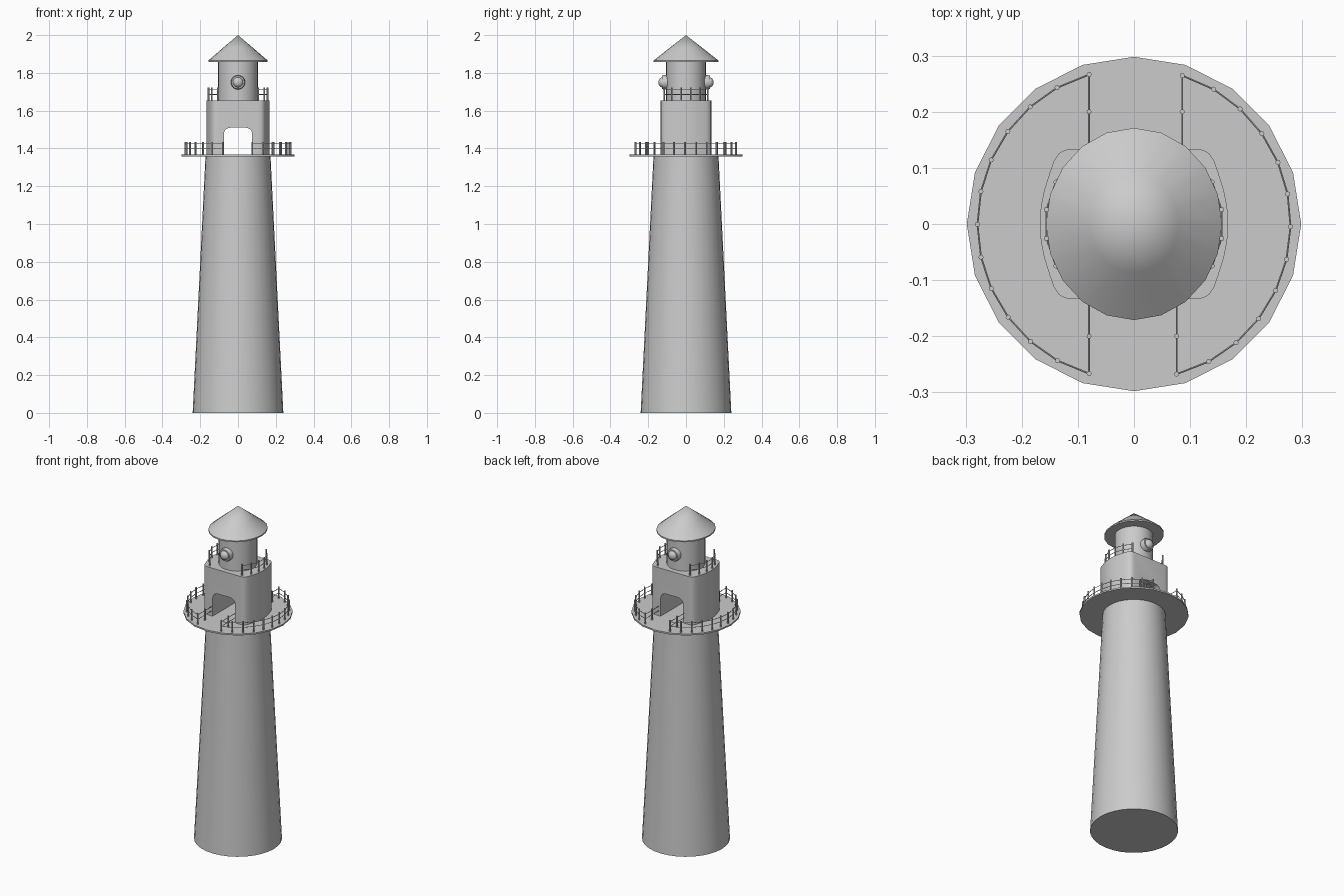
import bpy, bmesh
from math import pi, sin, cos, radians
from mathutils import Vector

if "Cube" in bpy.data.objects:
    bpy.data.objects.remove(bpy.data.objects["Cube"])


def make(name, bm, smooth=True):
    bmesh.ops.recalc_face_normals(bm, faces=bm.faces)
    me = bpy.data.meshes.new(name)
    bm.to_mesh(me)
    bm.free()
    ob = bpy.data.objects.new(name, me)
    bpy.context.collection.objects.link(ob)
    if smooth:
        bpy.ops.object.select_all(action='DESELECT')
        ob.select_set(True)
        bpy.context.view_layer.objects.active = ob
        bpy.ops.object.shade_smooth_by_angle(angle=radians(35))
    return ob


def prism(name, pts, direction, smooth=True):
    """Extrude a closed outline along a direction."""
    bm = bmesh.new()
    face = bm.faces.new([bm.verts.new(p) for p in pts])
    ext = bmesh.ops.extrude_face_region(bm, geom=[face])
    vs = [v for v in ext['geom'] if isinstance(v, bmesh.types.BMVert)]
    bmesh.ops.translate(bm, verts=vs, vec=direction)
    return make(name, bm, smooth)


def lathe(name, profile, sides, sy=1.0):
    """Revolve (radius, z) points about z; radius 0 becomes a pole."""
    bm = bmesh.new()
    rings = []
    for r, z in profile:
        n = sides if r > 0 else 1
        rings.append([bm.verts.new((r * cos(2 * pi * i / sides), sy * r * sin(2 * pi * i / sides), z))
                      for i in range(n)])
    for a, b in zip(rings, rings[1:]):
        for i in range(sides):
            j = (i + 1) % sides
            vs = [a[i % len(a)], a[j % len(a)], b[j % len(b)], b[i % len(b)]]
            bm.faces.new(list(dict.fromkeys(vs)))
    for ring in (rings[0], rings[-1]):
        if len(ring) > 1:
            bm.faces.new(ring)
    return make(name, bm)


def rod(bm, a, b, r, sides):
    a, b = Vector(a), Vector(b)
    m = (b - a).to_track_quat('Z', 'Y').to_matrix().to_4x4()
    m.translation = (a + b) / 2
    bmesh.ops.create_cone(bm, cap_ends=True, segments=sides, radius1=r, radius2=r,
                          depth=(b - a).length, matrix=m)


def railing(name, path, posts, z, height, rails):
    bm = bmesh.new()
    for x, y in posts:
        rod(bm, (x, y, z), (x, y, z + height), 0.0045, 8)
    for h in rails:
        for p, q in zip(path, path[1:]):
            rod(bm, (*p, z + h), (*q, z + h), 0.0018, 6)
    return make(name, bm)


# tower and balcony floor
lathe("tower", [(0.24, 0), (0.172, 1.36)], 32)
lathe("balcony_floor", [(0.298, 1.358), (0.298, 1.367)], 20)

# watch room: flat front and back, bulging sides, rounded corners
quarter = [(0.168, 0), (0.166, 0.03), (0.160, 0.06), (0.150, 0.092),
           (0.143, 0.112), (0.134, 0.126), (0.123, 0.132), (0.108, 0.134)]
half = [(x, -y) for x, y in quarter[:0:-1]] + quarter
outline = half + [(-x, -y) for x, y in half]
room = prism("watch_room", [(x, y, 1.366) for x, y in outline], (0, 0, 0.289))

# archway cut right through the room
arch = [(-0.075, 1.3), (0.075, 1.3)]
for cx, start in ((0.04, 0), (-0.04, 90)):
    arch += [(cx + 0.035 * cos(radians(start + 18 * i)), 1.475 + 0.035 * sin(radians(start + 18 * i)))
             for i in range(6)]
cutter = prism("arch_cutter", [(x, -0.3, z) for x, z in arch], (0, 0.6, 0), False)
cutter.hide_render = True
cutter.hide_viewport = True
mod = room.modifiers.new("arch", 'BOOLEAN')
mod.object = cutter
mod.solver = 'EXACT'

# lantern and roof
lathe("lantern", [(0.105, 1.65), (0.105, 1.865)], 32)
lathe("roof", [(0.157, 1.858), (0.157, 1.866), (0.08, 1.932), (0, 2.0)], 20, 1.09)

# portholes, front and back
for side, label in ((-1, "front"), (1, "back")):
    for part, prof in (
            ("frame", [(0.027, 0.09), (0.037, 0.09), (0.038, 0.118), (0.034, 0.128), (0.027, 0.128)]),
            ("glass", [(0.027, 0.09), (0.027, 0.128), (0.022, 0.138), (0.012, 0.144), (0, 0.146)])):
        ob = lathe(f"{label}_porthole_{part}", prof, 20)
        ob.rotation_euler.x = -side * pi / 2
        ob.location.z = 1.75

# balcony railings: an arc on each side with straight ends running in to the room
for label, a0, a1, xs in (("right", -73.5, 71.5, (0.076, 0.086)), ("left", 107.3, 252.9, (-0.08, -0.08))):
    arc = [(0.279 * cos(radians(a0 + (a1 - a0) * i / 12)), 0.279 * sin(radians(a0 + (a1 - a0) * i / 12)))
           for i in range(13)]
    arc[0] = (xs[0], arc[0][1])
    arc[-1] = (xs[1], arc[-1][1])
    s = -1 if arc[0][1] < 0 else 1
    inner = [(xs[0], s * 0.2), (xs[1], -s * 0.2)]
    path = [(xs[0], s * 0.13), inner[0]] + arc + [inner[1], (xs[1], -s * 0.13)]
    railing(f"{label}_balcony_railing", path, arc + inner, 1.365, 0.07, (0.033, 0.06))

# small railings on the room roof
for label, c in (("right", 0), ("left", 180)):
    arc = [(0.158 * cos(radians(c - 47 + 94 * i / 5)), 0.158 * sin(radians(c - 47 + 94 * i / 5)))
           for i in range(6)]
    railing(f"{label}_roof_railing", arc, arc, 1.653, 0.07, (0.033, 0.06))
